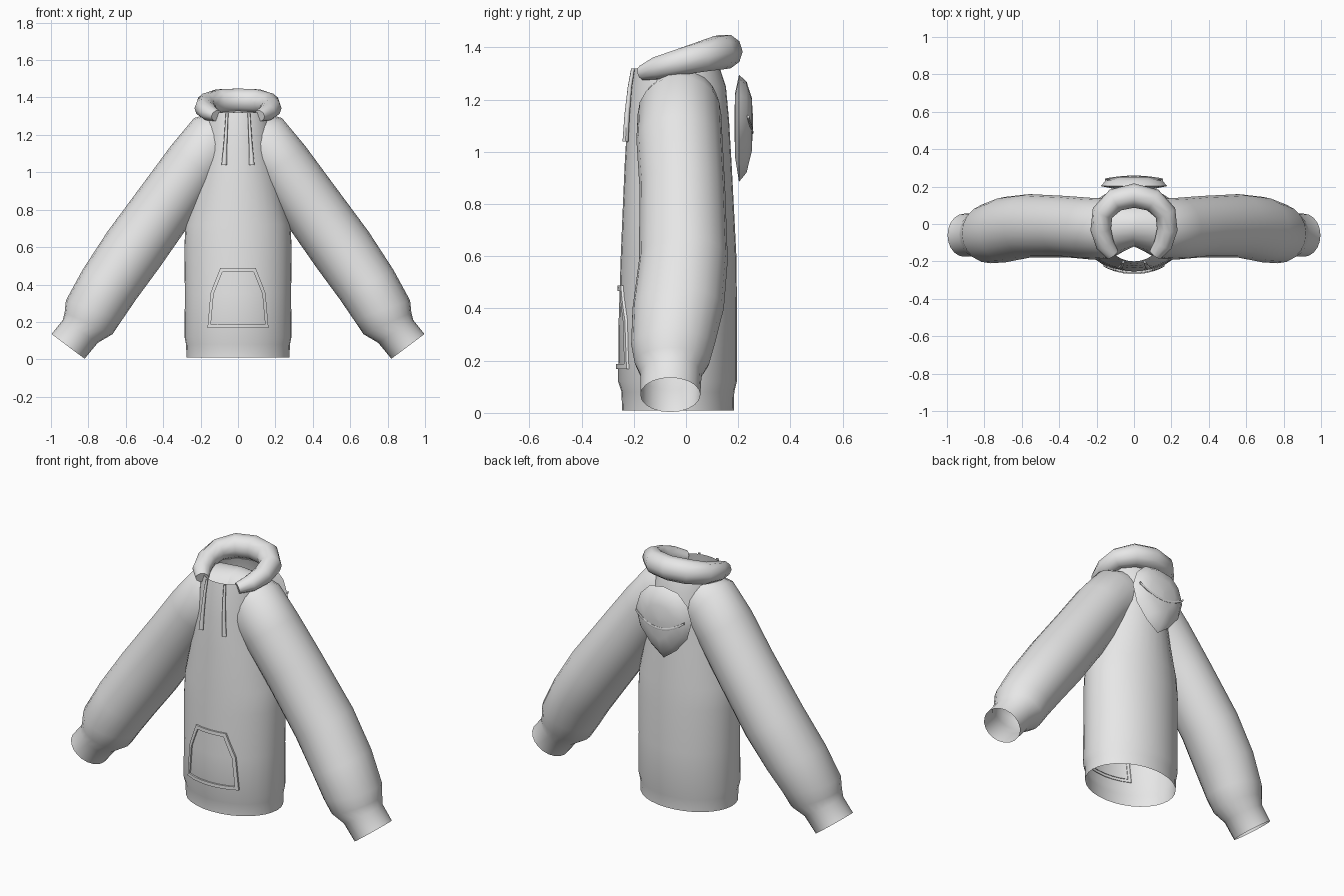
import bpy, bmesh, math
from mathutils import Vector

if "Cube" in bpy.data.objects:
    bpy.data.objects.remove(bpy.data.objects["Cube"])

fabric = bpy.data.materials.new("light_grey_fabric")
fabric.diffuse_color = (0.8, 0.8, 0.8, 1)
fabric.use_nodes = True
fabric.node_tree.nodes["Principled BSDF"].inputs["Base Color"].default_value = fabric.diffuse_color


def make(name, verts, faces, angle=50):
    me = bpy.data.meshes.new(name)
    me.from_pydata([tuple(v) for v in verts], [], faces)
    bm = bmesh.new()
    bm.from_mesh(me)
    bmesh.ops.remove_doubles(bm, verts=bm.verts, dist=1e-5)
    bmesh.ops.recalc_face_normals(bm, faces=bm.faces)
    bm.to_mesh(me)
    bm.free()
    me.materials.append(fabric)
    ob = bpy.data.objects.new(name, me)
    bpy.context.collection.objects.link(ob)
    bpy.ops.object.select_all(action='DESELECT')
    bpy.context.view_layer.objects.active = ob
    ob.select_set(True)
    bpy.ops.object.shade_smooth_by_angle(angle=math.radians(angle))
    return ob


def loft(name, rings, caps=False, angle=50):
    """Join rings of equal point count into a tube."""
    n = len(rings[0])
    verts = [p for r in rings for p in r]
    faces = [(i * n + j, i * n + (j + 1) % n, (i + 1) * n + (j + 1) % n, (i + 1) * n + j)
             for i in range(len(rings) - 1) for j in range(n)]
    if caps:
        faces += [tuple(range(n)), tuple(range(len(verts) - n, len(verts)))]
    return make(name, verts, faces, angle)


def ellipse(c, a, b, n):
    """Ring round centre c with half-axis vectors a and b."""
    return [c + a * math.cos(2 * math.pi * k / n) + b * math.sin(2 * math.pi * k / n) for k in range(n)]


# Body: open tube; z, half width, front y, back y
BODY = [(0.01, 0.275, -0.245, 0.183), (0.08, 0.278, -0.247, 0.185), (0.12, 0.286, -0.26, 0.195),
        (0.35, 0.284, -0.258, 0.196), (0.6, 0.287, -0.25, 0.193), (0.72, 0.28, -0.245, 0.187),
        (0.95, 0.225, -0.235, 0.175), (1.12, 0.195, -0.225, 0.165), (1.25, 0.18, -0.212, 0.153),
        (1.32, 0.165, -0.2, 0.13)]
loft("body", [ellipse(Vector((0, (f + b) / 2, z)), Vector((w, 0, 0)), Vector((0, (b - f) / 2, 0)), 32)
              for z, w, f, b in BODY])


def body_front(x, z):
    """Front y of the body surface."""
    for p, q in zip(BODY, BODY[1:]):
        if p[0] <= z <= q[0]:
            t = (z - p[0]) / (q[0] - p[0])
            w, f, b = (p[i] + t * (q[i] - p[i]) for i in (1, 2, 3))
            return (f + b) / 2 - (b - f) / 2 * math.sqrt(1 - (x / w) ** 2)


# Sleeves with cuffs: upper x, z; lower x, z; front y, back y
SLEEVE = [(0, 1.33, 0, 1.05, -0.12, 0.11), (0.13, 1.32, 0.02, 1.03, -0.155, 0.125),
          (0.235, 1.29, 0.04, 1.0, -0.185, 0.135), (0.36, 1.14, 0.1, 0.95, -0.19, 0.14),
          (0.5, 0.95, 0.225, 0.77, -0.178, 0.15), (0.7, 0.68, 0.42, 0.49, -0.18, 0.16),
          (0.83, 0.48, 0.545, 0.32, -0.205, 0.145), (0.92, 0.315, 0.62, 0.21, -0.21, 0.11),
          (0.927, 0.25, 0.67, 0.135, -0.197, 0.09), (0.937, 0.21, 0.75, 0.088, -0.175, 0.06),
          (0.997, 0.135, 0.82, 0.003, -0.175, 0.055)]
for side, s in (("right", 1), ("left", -1)):
    rings = []
    for ux, uz, lx, lz, f, b in SLEEVE:
        up, lo = Vector((s * ux, 0, uz)), Vector((s * lx, 0, lz))
        rings.append(ellipse((up + lo) / 2 + Vector((0, (f + b) / 2, 0)), (up - lo) / 2,
                             Vector((0, (b - f) / 2, 0)), 20))
    loft(side + "_sleeve", rings)

# Hood roll: open C-shaped collar; x, y, z, half width, half height
half = [(0.113, -0.165, 1.302, 0.036, 0.03), (0.155, -0.11, 1.32, 0.05, 0.045),
        (0.178, -0.03, 1.342, 0.055, 0.052), (0.168, 0.06, 1.364, 0.058, 0.06),
        (0.1, 0.128, 1.38, 0.063, 0.067)]
path = half + [(0, 0.152, 1.384, 0.065, 0.067)] + [(-h[0],) + h[1:] for h in reversed(half)]
rings = []
for i, (x, y, z, w, h) in enumerate(path):
    a, b = path[max(i - 1, 0)], path[min(i + 1, len(path) - 1)]
    t = Vector((b[0] - a[0], b[1] - a[1], b[2] - a[2])).normalized()
    out = t.cross(Vector((0, 0, 1))).normalized()
    rings.append(ellipse(Vector((x, y, z)), out * w, out.cross(t) * h, 10))
loft("hood_collar", rings, caps=True)

# Drawstrings hanging on the chest: x, y, z, half thickness
for side, s in (("right", 1), ("left", -1)):
    cord = [(0.058, -0.203, 1.32, 0.007), (0.062, -0.215, 1.25, 0.008), (0.068, -0.226, 1.14, 0.01),
            (0.074, -0.232, 1.04, 0.014)]
    loft(side + "_drawstring", [ellipse(Vector((s * x, y, z)), Vector((r, 0, 0)),
                                        Vector((0, min(r, 0.011), 0)), 8) for x, y, z, r in cord], caps=True)


# Pocket: raised seam that follows the body
def outline(pts, steps=6):
    pts = pts + [(-x, z) for x, z in reversed(pts)]
    res = []
    for (x0, z0), (x1, z1) in zip(pts, pts[1:] + pts[:1]):
        res += [(x0 + (x1 - x0) * k / steps, z0 + (z1 - z0) * k / steps) for k in range(steps)]
    return res


outer = outline([(0.163, 0.168), (0.147, 0.355), (0.095, 0.487)])
inner = outline([(0.145, 0.187), (0.13, 0.35), (0.083, 0.467)])
loft("pocket_seam", [[Vector((x, body_front(x, z) + d, z)) for x, z in loop]
                     for loop, d in ((outer, 0.004), (outer, -0.009), (inner, -0.009), (inner, 0.004))])

# Back pouch: padded teardrop
edge = [(0, 1.295), (0.09, 1.28), (0.15, 1.22), (0.178, 1.13), (0.15, 1.03), (0.08, 0.945), (0, 0.885)]
edge += [(-x, z) for x, z in edge[-2:0:-1]]
layers = [(0.02, 0.185), (0.6, 0.188), (1, 0.203), (0.85, 0.232), (0.5, 0.252), (0.02, 0.257)]
loft("back_pouch", [[Vector((x * k, y, 1.12 + (z - 1.12) * k)) for x, z in edge] for k, y in layers],
     caps=True, angle=60)

# Curved strap across the pouch
strap = []
for k in range(-6, 7):
    u = k / 6
    strap.append(ellipse(Vector((0.155 * u, 0.254 - 0.016 * u * u, 1.075 + 0.06 * u * u)),
                         Vector((0, 0.005, 0)), Vector((0, 0, 0.008)), 6))
loft("pouch_strap", strap, caps=True)
